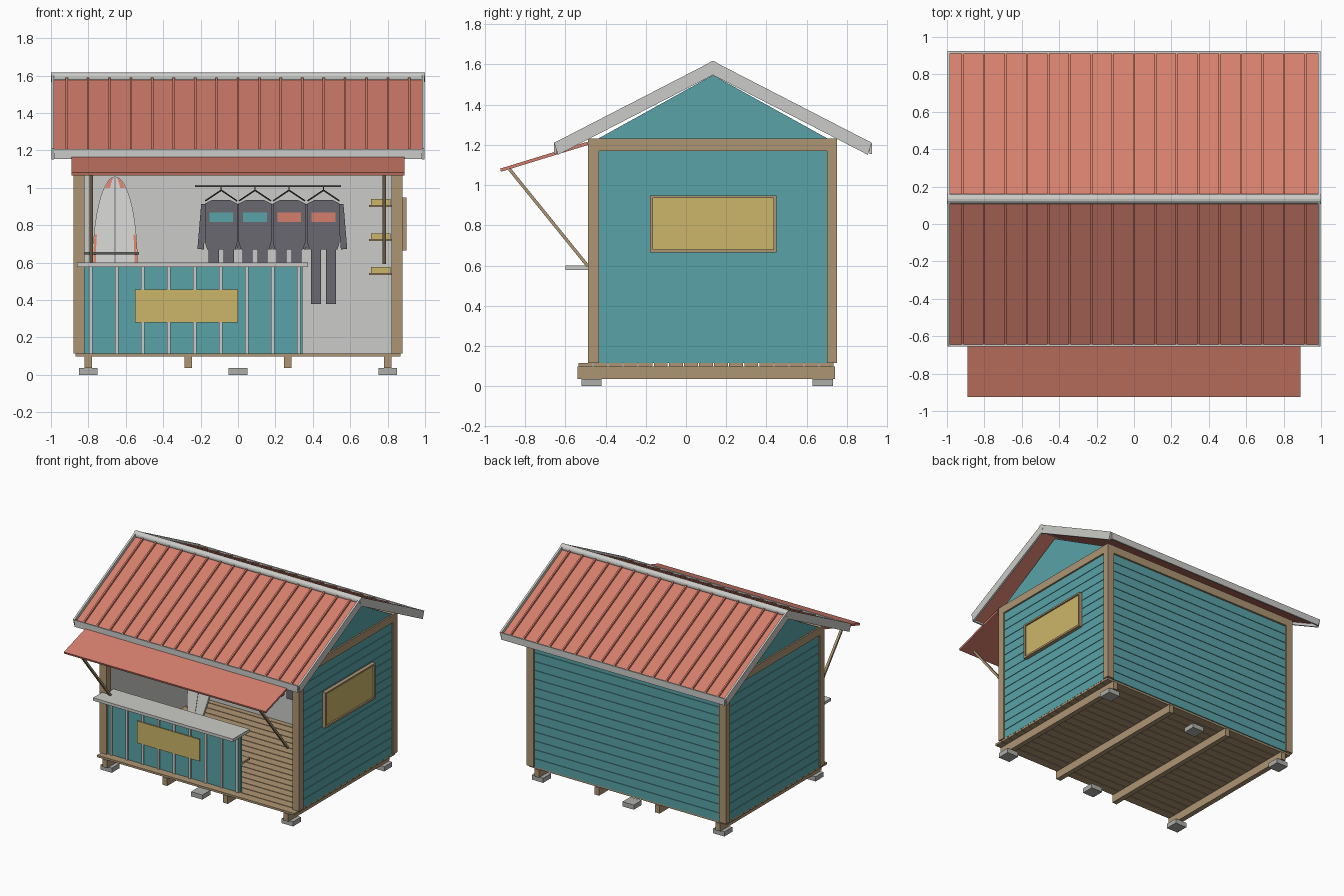
import bpy, bmesh, math
from mathutils import Vector

if "Cube" in bpy.data.objects:
    bpy.data.objects.remove(bpy.data.objects["Cube"], do_unlink=True)


def material(name, rgb):
    m = bpy.data.materials.new(name)
    m.use_nodes = True
    col = (*rgb, 1)
    m.diffuse_color = col
    m.node_tree.nodes["Principled BSDF"].inputs["Base Color"].default_value = col
    return m


CORAL = material("coral_red", (.66, .21, .15))
TEAL = material("teal", (.1, .37, .39))
GREY = material("light_grey", (.6, .6, .58))
WOOD = material("wood", (.42, .3, .17))
MUSTARD = material("mustard", (.6, .47, .14))
DARK = material("charcoal", (.14, .14, .16))
STONE = material("stone_grey", (.42, .42, .4))
BLACK = material("black", (.02, .02, .02))


def finish(name, bm, mat):
    bmesh.ops.recalc_face_normals(bm, faces=bm.faces)
    me = bpy.data.meshes.new(name)
    bm.to_mesh(me)
    bm.free()
    me.materials.append(mat)
    ob = bpy.data.objects.new(name, me)
    bpy.context.collection.objects.link(ob)
    return ob


def extrude(name, pts, axis, a, b, mat):
    """Extrude a profile: (y, z) along x, or (x, z) along y."""
    bm = bmesh.new()
    place = (lambda p, t: (t, p[0], p[1])) if axis == "x" else (lambda p, t: (p[0], t, p[1]))
    face = bm.faces.new([bm.verts.new(place(p, a)) for p in pts])
    new = bmesh.ops.extrude_face_region(bm, geom=[face])["geom"]
    move = Vector(place((0, 0), b - a))
    bmesh.ops.translate(bm, vec=move, verts=[v for v in new if isinstance(v, bmesh.types.BMVert)])
    return finish(name, bm, mat)


def box(name, x, y, z, mat):
    return extrude(name, [(x[0], z[0]), (x[1], z[0]), (x[1], z[1]), (x[0], z[1])], "y", y[0], y[1], mat)


def bar(name, p, q, w, axis, a, b, mat):
    """Flat bar from p to q of thickness w in the profile plane."""
    p, q = Vector(p), Vector(q)
    n = Vector((p.y - q.y, q.x - p.x)).normalized() * w / 2
    return extrude(name, [p + n, q + n, q - n, p - n], axis, a, b, mat)


def rod(name, x0, x1, y, z, r, mat, sides=16):
    pts = [(y + r * math.cos(i * math.tau / sides), z + r * math.sin(i * math.tau / sides)) for i in range(sides)]
    return extrude(name, pts, "x", x0, x1, mat)


# Foundation pads, joists and floor boards
for x in (-.8, 0, .8):
    for y in (-.47, .68):
        box("foundation_pad", (x - .05, x + .05), (y - .05, y + .05), (0, .037), STONE)
for x in (-.8, -.267, .267, .8):
    box("floor_joist", (x - .02, x + .02), (-.54, .742), (.037, .099), WOOD)
for i in range(17):
    y = -.535 + i * .075
    box("floor_board", (-.87, .87), (y, y + .069), (.099, .115), WOOD)

# Corner posts and top beams
for s in (-1, 1):
    sx = sorted((s * .82, s * .88))
    for y in ((-.487, -.432), (.7, .752)):
        box("corner_post", sx, y, (.115, 1.17), WOOD)
    box("side_beam", sx, (-.432, .7), (1.17, 1.232), WOOD)
for y in ((-.487, -.432), (.7, .752)):
    box("cross_beam", (-.88, .88), y, (1.17, 1.232), WOOD)

# Walls: grey lining with teal cladding boards outside
PITCH = (1.17 - .115) / 15
for s in (-1, 1):
    box("side_lining", sorted((s * .826, s * .845)), (-.432, .7), (.115, 1.17), GREY)
    box("side_wall_core", sorted((s * .845, s * .866)), (-.432, .7), (.115, 1.17), TEAL)
    extrude("gable", [(-.435, 1.232), (.703, 1.232), (.134, 1.547)], "x", s * .835, s * .868, TEAL)
box("back_lining", (-.82, .82), (.705, .72), (.115, 1.17), GREY)
box("back_wall_core", (-.82, .82), (.72, .737), (.115, 1.17), TEAL)
for i in range(15):
    z = (.115 + i * PITCH, .115 + (i + 1) * PITCH - .004)
    for s in (-1, 1):
        box("side_cladding", sorted((s * .866, s * .871)), (-.432, .7), z, TEAL)
    box("back_cladding", (-.82, .82), (.737, .742), z, TEAL)

# Roof: folded sheet, raised seams, verge boards, fascias and ridge cap
RIDGE_Y, SLOPE = .134, .515


def roof_band(name, top, bottom, half, x0, x1, mat):
    pts = []
    for z, order in ((top, (-1, 0, 1)), (bottom, (1, 0, -1))):
        h = half if z == top else half - .02 * (top - bottom > .05)
        pts += [(RIDGE_Y + k * h, z - SLOPE * h * abs(k)) for k in order]
    return extrude(name, pts, "x", x0, x1, mat)


roof_band("roof_sheet", 1.588, 1.57, .782, -.985, .985, CORAL)
for i in range(17):
    x = (i - 8) * .1145
    roof_band("roof_seam", 1.604, 1.586, .78, x - .006, x + .006, CORAL)
for s in (-1, 1):
    roof_band("verge_board", 1.617, 1.547, .79, s * .983, s * .998, GREY)
    y = RIDGE_Y + s * .778
    box("eave_fascia", (-.985, .985), sorted((y, y + s * .012)), (1.155, 1.208), GREY)
rod("ridge_cap", -1, 1, RIDGE_Y, 1.591, .026, GREY)

# Awning with its two struts
bar("awning", (-.922, 1.074), (-.487, 1.208), .016, "x", -.89, .89, CORAL)
for x in (-.785, .782):
    bar("awning_strut", (-.877, 1.078), (-.488, .597), .016, "x", x - .009, x + .009, WOOD)

# Counter with vertical battens, sign and shelf behind
box("counter_panel", (-.82, .345), (-.47, -.445), (.115, .578), TEAL)
for i in range(9):
    x = -.787 + i * .139
    box("counter_batten", (x - .009, x + .009), (-.48, -.47), (.115, .578), GREY)
box("counter_top", (-.86, .375), (-.6, -.39), (.577, .6), GREY)
box("counter_sign", (-.55, 0), (-.488, -.48), (.28, .455), MUSTARD)
box("counter_shelf", (-.82, .345), (-.445, -.34), (.33, .345), WOOD)

# Framed board on the left wall
box("board_panel", (.871, .888), (-.165, .435), (.68, .935), MUSTARD)
for z in ((.665, .68), (.935, .948)):
    box("board_frame", (.871, .9), (-.18, .45), z, WOOD)
for y in ((-.18, -.165), (.435, .45)):
    box("board_frame", (.871, .9), y, (.68, .935), WOOD)

# Wall shelves with folded towels
for z in (.535, .715, .897):
    box("wall_shelf", (.7, .826), (0, .6), (z, z + .01), WOOD)
    for y in (.04, .24, .44):
        box("folded_towel", (.71, .815), (y, y + .13), (z + .01, z + .042), MUSTARD)
for y in (.1, .5):
    box("shelf_upright", (.775, .79), (y, y + .015), (.6, 1.07), WOOD)

# Hanging rail and suits
SUIT_Y = .6
rod("hanging_rail", -.23, .55, SUIT_Y, 1.01, .006, STONE, 8)
for x, patch in ((-.09, TEAL), (.091, TEAL), (.273, CORAL), (.457, CORAL)):
    torso = [(-.075, .67), (.075, .67), (.087, .71), (.087, .915), (.05, .934), (-.05, .934), (-.087, .915), (-.087, .71)]
    extrude("suit_body", [(x + a, z) for a, z in torso], "y", SUIT_Y - .025, SUIT_Y + .025, DARK)
    box("suit_patch", (x - .063, x + .063), (SUIT_Y - .031, SUIT_Y - .025), (.817, .868), patch)
    for s in (-1, 1):
        bar("suit_leg", (x + s * .04, .67), (x + s * .04, .38), .055, "y", SUIT_Y - .02, SUIT_Y + .02, DARK)
        bar("suit_sleeve", (x + s * .09, .913), (x + s * .11, .672), .034, "y", SUIT_Y - .015, SUIT_Y + .015, DARK)
        bar("hanger_arm", (x, .987), (x + s * .085, .93), .008, "y", SUIT_Y - .004, SUIT_Y + .004, BLACK)
    bar("hanger_hook", (x, .985), (x, 1.012), .006, "y", SUIT_Y - .003, SUIT_Y + .003, BLACK)

# Leaning surfboard with coral trim
BX, MID, TIP = -.657, .6, 1.06


def half_width(z):
    if z > MID:
        return .12 * math.sqrt(max(0, 1 - ((z - MID) / (TIP - MID)) ** 2))
    return .12 - .06 * ((MID - z) / .485) ** 2


def lean(ob):
    for v in ob.data.vertices:
        v.co.y += .4 + (v.co.z - .115) * .27


def strip(z0, z1, inner, outer, side, n=8):
    zs = [z0 + (z1 - z0) * i / n for i in range(n + 1)]
    rim = [(BX + side * half_width(z) * outer, z) for z in zs]
    return rim + [(BX + side * half_width(z) * inner, z) for z in reversed(zs)]


heights = [.115 + (TIP - .115) * math.sin(i / 24 * math.pi / 2) for i in range(25)]
outline = [(BX + half_width(z), z) for z in heights]
outline += [(BX - half_width(z), z) for z in reversed(heights[:-1])]
lean(extrude("surfboard", outline, "y", -.012, .012, GREY))
lean(box("surfboard_stringer", (BX - .002, BX + .002), (-.014, -.012), (.12, 1.055), DARK))
for s in (-1, 1):
    lean(extrude("surfboard_rail_stripe", strip(.45, .75, .86, .97, s), "y", -.015, -.012, CORAL))
    lean(extrude("surfboard_nose_stripe", strip(1.0, 1.052, .45, .9, s), "y", -.015, -.012, CORAL))
rod("board_rack_bar", -.82, -.53, .5, .65, .006, STONE, 8)
